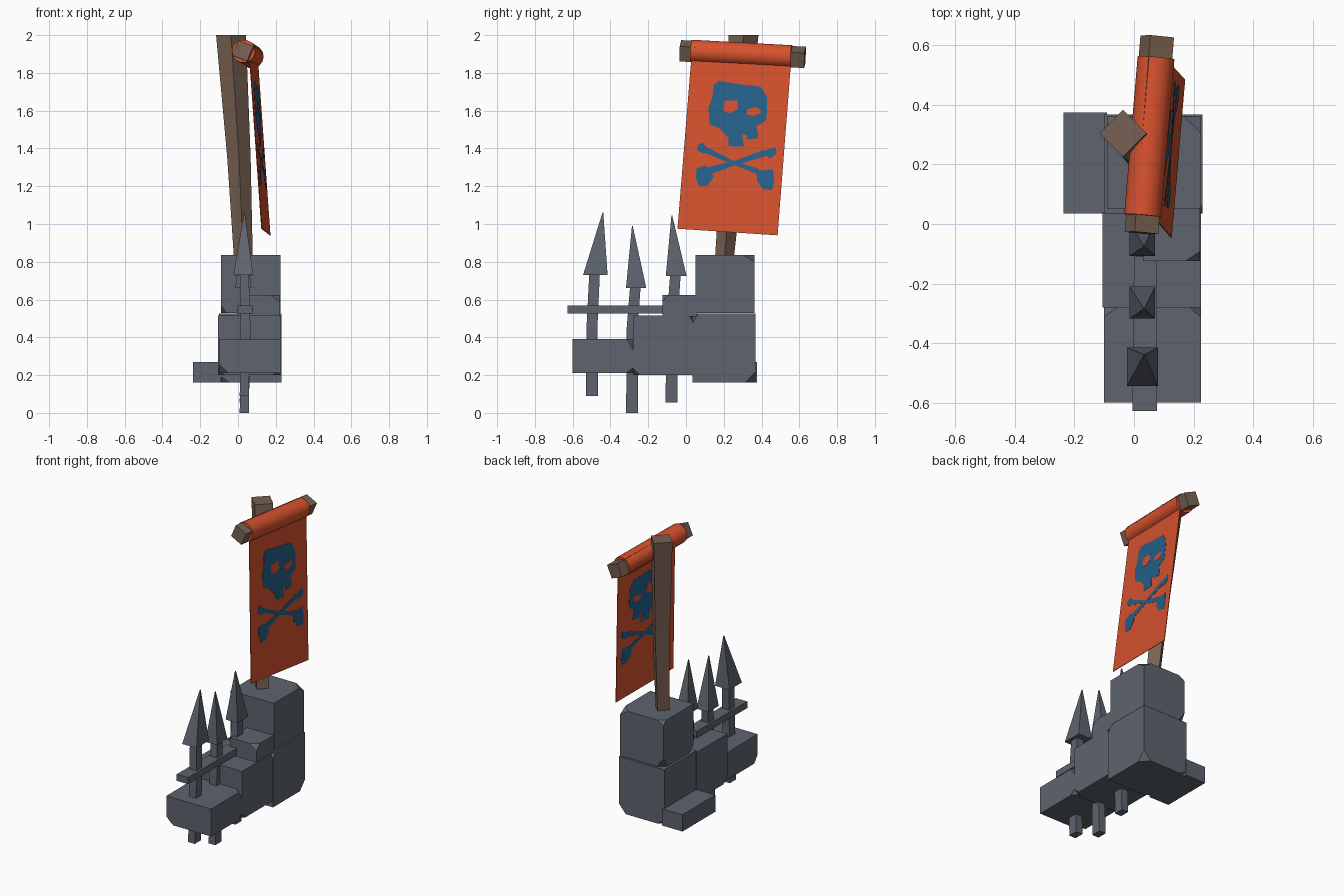
import bpy, bmesh, math, random
from mathutils import Vector

if "Cube" in bpy.data.objects:
    bpy.data.objects.remove(bpy.data.objects["Cube"])

random.seed(4)


def material(name, rgb):
    m = bpy.data.materials.new(name)
    m.diffuse_color = (*rgb, 1)
    m.use_nodes = True
    m.node_tree.nodes["Principled BSDF"].inputs["Base Color"].default_value = m.diffuse_color
    return m


STONE = material("stone grey", (0.112, 0.128, 0.157))
WOOD = material("wood brown", (0.190, 0.119, 0.085))
CLOTH = material("cloth orange", (0.68, 0.084, 0.027))
PAINT = material("emblem blue", (0.019, 0.122, 0.262))


def finish(name, bm, mat):
    bmesh.ops.remove_doubles(bm, verts=bm.verts, dist=1e-5)
    bmesh.ops.recalc_face_normals(bm, faces=bm.faces)
    me = bpy.data.meshes.new(name)
    bm.to_mesh(me)
    bm.free()
    me.materials.append(mat)
    ob = bpy.data.objects.new(name, me)
    bpy.context.collection.objects.link(ob)
    return ob


def loft(name, rings, mat):
    """Skin a list of equal-length rings and cap both ends."""
    bm = bmesh.new()
    vs = [[bm.verts.new(p) for p in r] for r in rings]
    n = len(vs[0])
    for a, b in zip(vs, vs[1:]):
        for i in range(n):
            bm.faces.new((a[i], a[(i + 1) % n], b[(i + 1) % n], b[i]))
    bm.faces.new(vs[0][::-1])
    bm.faces.new(vs[-1])
    return finish(name, bm, mat)


def rect(x, y, z, hx, hy):
    return [(x - hx, y - hy, z), (x + hx, y - hy, z), (x + hx, y + hy, z), (x - hx, y + hy, z)]


def diamond(x, y, z, r):
    return [(x - r, y, z), (x, y - r, z), (x + r, y, z), (x, y + r, z)]


def beam(name, p0, p1, r, n, turn, mat):
    """Prism with n sides between two points."""
    p0, p1 = Vector(p0), Vector(p1)
    d = (p1 - p0).normalized()
    ux = (Vector((1, 0, 0)) - d * d.x).normalized()
    uz = ux.cross(d)
    angles = [turn + i * 2 * math.pi / n for i in range(n)]
    return loft(name, [[c + r * (math.cos(a) * ux + math.sin(a) * uz) for a in angles]
                       for c in (p0, p1)], mat)


def block(name, lo, hi, chips=4):
    """Stone box with a few chipped corners."""
    lo, hi = Vector(lo), Vector(hi)
    bm = bmesh.new()
    bmesh.ops.create_cube(bm, size=1)
    for v in bm.verts:
        v.co = [(lo[i] + hi[i]) / 2 + v.co[i] * (hi[i] - lo[i]) for i in range(3)]
    corners = [(i, j, k) for i in (0, 1) for j in (0, 1) for k in (0, 1)]
    for c in random.sample(corners, chips):
        s = Vector([1 if q else -1 for q in c])
        corner = Vector([hi[i] if c[i] else lo[i] for i in range(3)])
        cut = [random.uniform(0.025, 0.065) for _ in range(3)]
        nrm = Vector([s[i] / cut[i] for i in range(3)])
        co = corner - Vector((s.x * cut[0], 0, 0))
        res = bmesh.ops.bisect_plane(bm, geom=bm.verts[:] + bm.edges[:] + bm.faces[:],
                                     plane_co=co, plane_no=nrm.normalized(), clear_outer=True)
        edges = [e for e in res["geom_cut"] if isinstance(e, bmesh.types.BMEdge)]
        bmesh.ops.holes_fill(bm, edges=edges)
    return finish(name, bm, STONE)


# Stone wall
block("upper_tower_block", (-0.09, 0.05, 0.53), (0.225, 0.362, 0.835))
block("lower_tower_block", (-0.10, 0.035, 0.16), (0.23, 0.368, 0.525))
block("side_step", (-0.237, 0.035, 0.16), (-0.09, 0.375, 0.27), 0)
block("middle_wall_block", (-0.105, -0.28, 0.20), (0.225, 0.04, 0.515))
block("front_wall_block", (-0.10, -0.60, 0.21), (0.225, -0.275, 0.39))
block("wall_cap_block", (0.03, -0.125, 0.51), (0.222, 0.055, 0.625), 1)

# Fence rail
beam_rings = [[(x0, y, 0.525), (x1, y, 0.525), (x1, y, 0.568), (x0, y, 0.568)]
              for x0, x1, y in ((-0.005, 0.078, -0.628), (0.0, 0.078, -0.11))]
loft("fence_rail", beam_rings, STONE)

# Spears: bottom y, bottom z, neck y, neck z, tip y, tip z, head half width
spears = [(-0.498, 0.09, -0.484, 0.73, -0.44, 1.06, 0.065),
          (-0.285, 0.0, -0.268, 0.66, -0.284, 0.99, 0.054),
          (-0.076, 0.055, -0.056, 0.725, -0.075, 1.045, 0.055)]
for i, (yb, zb, yn, zn, yt, zt, h) in enumerate(spears):
    loft(f"spear_shaft_{i + 1}", [rect(0.033, yb, zb, 0.024, 0.032),
                                  rect(0.04, yb, 0.45, 0.026, 0.029),
                                  rect(0.033, yn, zn + 0.01, 0.024, 0.028)], STONE)
    hx = 0.052 if i == 0 else 0.043
    loft(f"spear_head_{i + 1}", [rect(0.028, yn + 0.004, zn, hx, h),
                                 rect(0.034, yt, zt, 0.002, 0.002)], STONE)

# Flag pole and crossbar
loft("flag_pole", [diamond(0.03, 0.20, 0.78, 0.049), diamond(0.005, 0.25, 1.35, 0.062),
                   diamond(-0.037, 0.305, 2.0, 0.079)], WOOD)
beam("crossbar", (0.025, -0.03, 1.917), (0.078, 0.63, 1.882), 0.061, 4, math.radians(22), WOOD)

# Rolled cloth sleeve over the bar
roll = beam("cloth_roll", (0.029, 0.028, 1.915), (0.074, 0.558, 1.886), 0.062, 14, 0, CLOTH)
bpy.context.view_layer.objects.active = roll
roll.select_set(True)
bpy.ops.object.shade_smooth_by_angle(angle=math.radians(35))


def plate(name, outline, half, mat):
    """Outline in y,z laid on the slanted plane of the flag."""
    def x(y, z):
        return 0.125 + 0.0797 * (y + 0.045) - 0.0772 * (z - 0.975)
    loft(name, [[(x(y, z) + s * half, y, z) for y, z in outline] for s in (-1, 1)], mat)


# Hanging flag
plate("flag_cloth", [(-0.045, 0.975), (0.485, 0.94), (0.557, 1.87), (0.03, 1.90)], 0.002, CLOTH)

# Skull and crossed bones emblem, visible on both sides
plate("skull", [(.172, 1.758), (.283, 1.740), (.394, 1.727), (.431, 1.672), (.426, 1.55),
                (.373, 1.518), (.384, 1.456), (.325, 1.446), (.318, 1.475), (.297, 1.475),
                (.306, 1.41), (.225, 1.412), (.225, 1.454), (.183, 1.502), (.126, 1.529),
                (.119, 1.613), (.14, 1.672), (.146, 1.735)], 0.0035, PAINT)
plate("left_eye", [(.204, 1.654), (.272, 1.654), (.272, 1.606), (.235, 1.587), (.198, 1.597)],
      0.0047, CLOTH)
plate("right_eye", [(.325, 1.608), (.378, 1.619), (.40, 1.592), (.357, 1.571), (.32, 1.581)],
      0.0047, CLOTH)
bones = {
    "bone_a_top": [(.061, 1.417), (.087, 1.433), (.121, 1.391), (.093, 1.372), (.061, 1.391)],
    "bone_a_shaft": [(.10, 1.412), (.25, 1.335), (.39, 1.29), (.375, 1.265), (.24, 1.318), (.095, 1.38)],
    "bone_a_end": [(.373, 1.28), (.46, 1.29), (.468, 1.227), (.455, 1.179), (.41, 1.185), (.376, 1.227)],
    "bone_b_end": [(.056, 1.295), (.103, 1.311), (.148, 1.25), (.11, 1.2), (.07, 1.2), (.052, 1.24)],
    "bone_b_shaft": [(.11, 1.30), (.25, 1.332), (.41, 1.392), (.425, 1.36), (.26, 1.312), (.13, 1.262)],
    "bone_b_top": [(.405, 1.385), (.474, 1.407), (.48, 1.375), (.442, 1.345)],
}
for name, outline in bones.items():
    plate(name, outline, 0.0035, PAINT)
